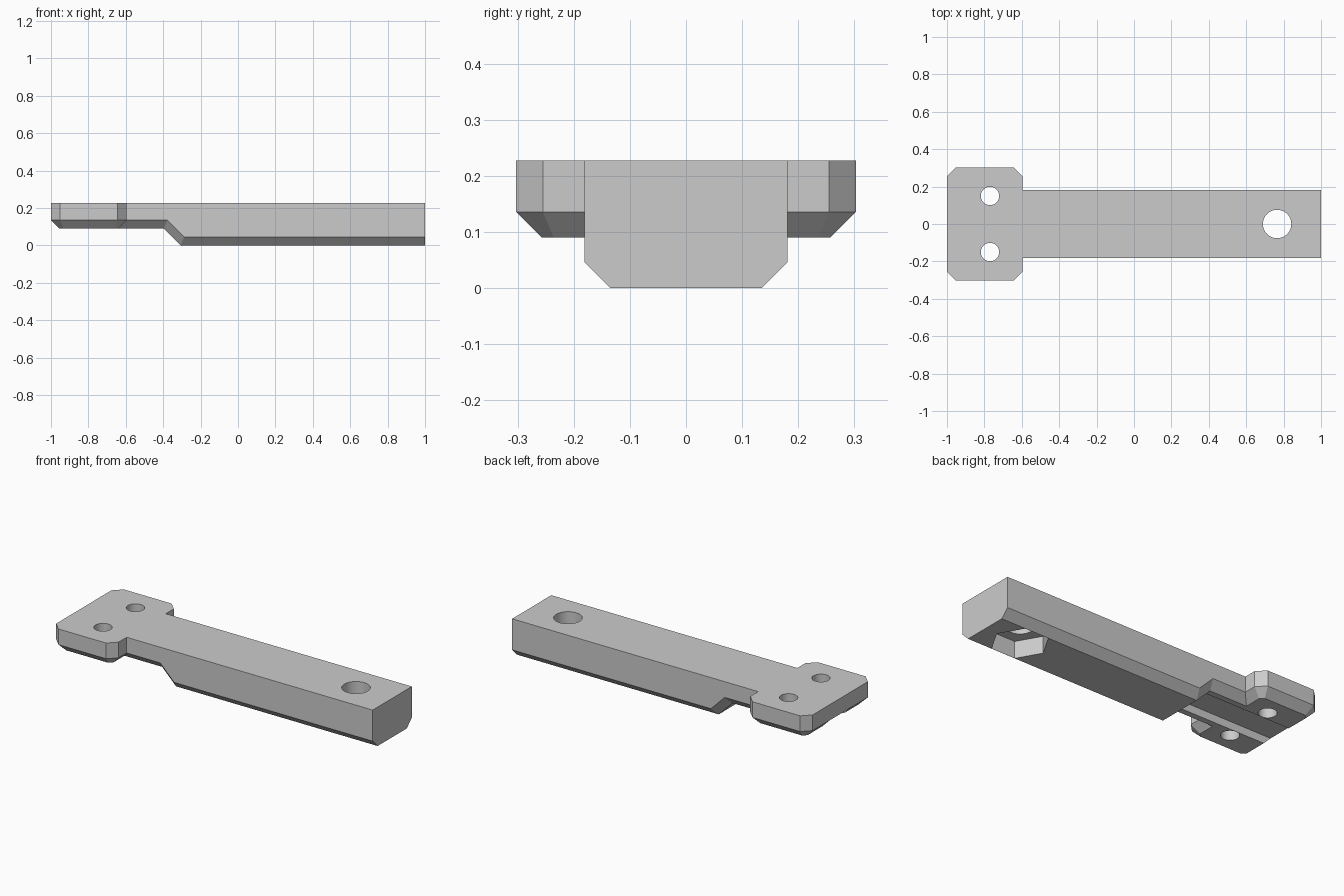
import bpy, bmesh, math
from mathutils import Matrix, Vector

if "Cube" in bpy.data.objects:
    bpy.data.objects.remove(bpy.data.objects["Cube"], do_unlink=True)

TOP, STEP, CH = 0.228, 0.09, 0.046      # top height, thin underside, chamfer

grey = bpy.data.materials.new("plain_grey")
grey.use_nodes = True
grey.diffuse_color = (0.6, 0.6, 0.6, 1)
grey.node_tree.nodes["Principled BSDF"].inputs["Base Color"].default_value = (0.6, 0.6, 0.6, 1)


def make_object(name, bm):
    bmesh.ops.recalc_face_normals(bm, faces=bm.faces)
    mesh = bpy.data.meshes.new(name)
    bm.to_mesh(mesh)
    bm.free()
    mesh.materials.append(grey)
    ob = bpy.data.objects.new(name, mesh)
    bpy.context.scene.collection.objects.link(ob)
    return ob


def prism(points, direction):
    """Extrude a flat outline along a vector."""
    bm = bmesh.new()
    face = bm.faces.new([bm.verts.new(p) for p in points])
    new = bmesh.ops.extrude_face_region(bm, geom=[face])["geom"]
    verts = [v for v in new if isinstance(v, bmesh.types.BMVert)]
    bmesh.ops.translate(bm, verts=verts, vec=direction)
    bmesh.ops.recalc_face_normals(bm, faces=bm.faces)
    return bm


def chamfer(bm, rule):
    edges = [e for e in bm.edges if rule(*[v.co for v in e.verts])]
    bmesh.ops.bevel(bm, geom=edges, offset=CH, offset_type='OFFSET',
                    segments=1, affect='EDGES', profile=0.5)


def column(name, x, y, radius, z0, z1, sides):
    bm = bmesh.new()
    bmesh.ops.create_cone(bm, cap_ends=True, segments=sides, radius1=radius,
                          radius2=radius, depth=z1 - z0,
                          matrix=Matrix.Translation((x, y, (z0 + z1) / 2)))
    # a hexagon keeps its corners on the x axis
    if sides == 6:
        first = max(bm.verts, key=lambda v: v.co.x).co
        turn = -math.atan2(first.y - y, first.x - x)
        bmesh.ops.rotate(bm, verts=bm.verts, cent=(x, y, 0),
                         matrix=Matrix.Rotation(turn, 3, 'Z'))
    return make_object(name, bm)


def combine(target, tool, operation):
    mod = target.modifiers.new(tool.name, 'BOOLEAN')
    mod.operation, mod.object, mod.solver = operation, tool, 'EXACT'
    bpy.context.view_layer.objects.active = target
    bpy.ops.object.modifier_apply(modifier=mod.name)
    bpy.data.objects.remove(tool, do_unlink=True)


# Arm: stepped side profile, chamfered along both lower edges
side = [(-0.8, TOP), (1, TOP), (1, 0), (-0.307, 0), (-0.397, STEP), (-0.8, STEP)]
bm = prism([(x, -0.181, z) for x, z in side], Vector((0, 0.362, 0)))
chamfer(bm, lambda a, b: abs(a.y - b.y) < 1e-4 and abs(a.x - b.x) > 1e-4
        and max(a.z, b.z) < TOP - 0.01)
plate = make_object("mounting_arm", bm)

# Head: wide plate with cut corners, chamfered all round underneath
x0, x1, w, c = -1.0, -0.595, 0.303, 0.048
outline = [(x0 + c, -w), (x1 - c, -w), (x1, c - w), (x1, w - c),
           (x1 - c, w), (x0 + c, w), (x0, w - c), (x0, c - w)]
bm = prism([(x, y, STEP) for x, y in outline], Vector((0, 0, TOP - STEP)))
chamfer(bm, lambda a, b: max(a.z, b.z) < STEP + 0.001)
combine(plate, make_object("head", bm), 'UNION')

# Shallow channel under the head
bm = bmesh.new()
bmesh.ops.create_cube(bm, size=1)
bmesh.ops.scale(bm, verts=bm.verts, vec=(0.8, 0.2, 0.2))
bmesh.ops.translate(bm, verts=bm.verts, vec=(-0.8, 0, STEP + CH - 0.1))
combine(plate, make_object("channel", bm), 'DIFFERENCE')

# Screw holes, bolt hole and hexagonal nut pocket
for y in (-0.15, 0.15):
    combine(plate, column("screw_hole", -0.77, y, 0.049, -0.1, 0.4, 48), 'DIFFERENCE')
combine(plate, column("bolt_hole", 0.765, 0, 0.076, -0.1, 0.4, 48), 'DIFFERENCE')
combine(plate, column("nut_pocket", 0.765, 0, 0.155, -0.1, 0.1, 6), 'DIFFERENCE')

# Smooth hole walls, sharp edges elsewhere
bpy.ops.object.select_all(action='DESELECT')
plate.select_set(True)
bpy.context.view_layer.objects.active = plate
bpy.ops.object.shade_smooth_by_angle(angle=math.radians(30))
